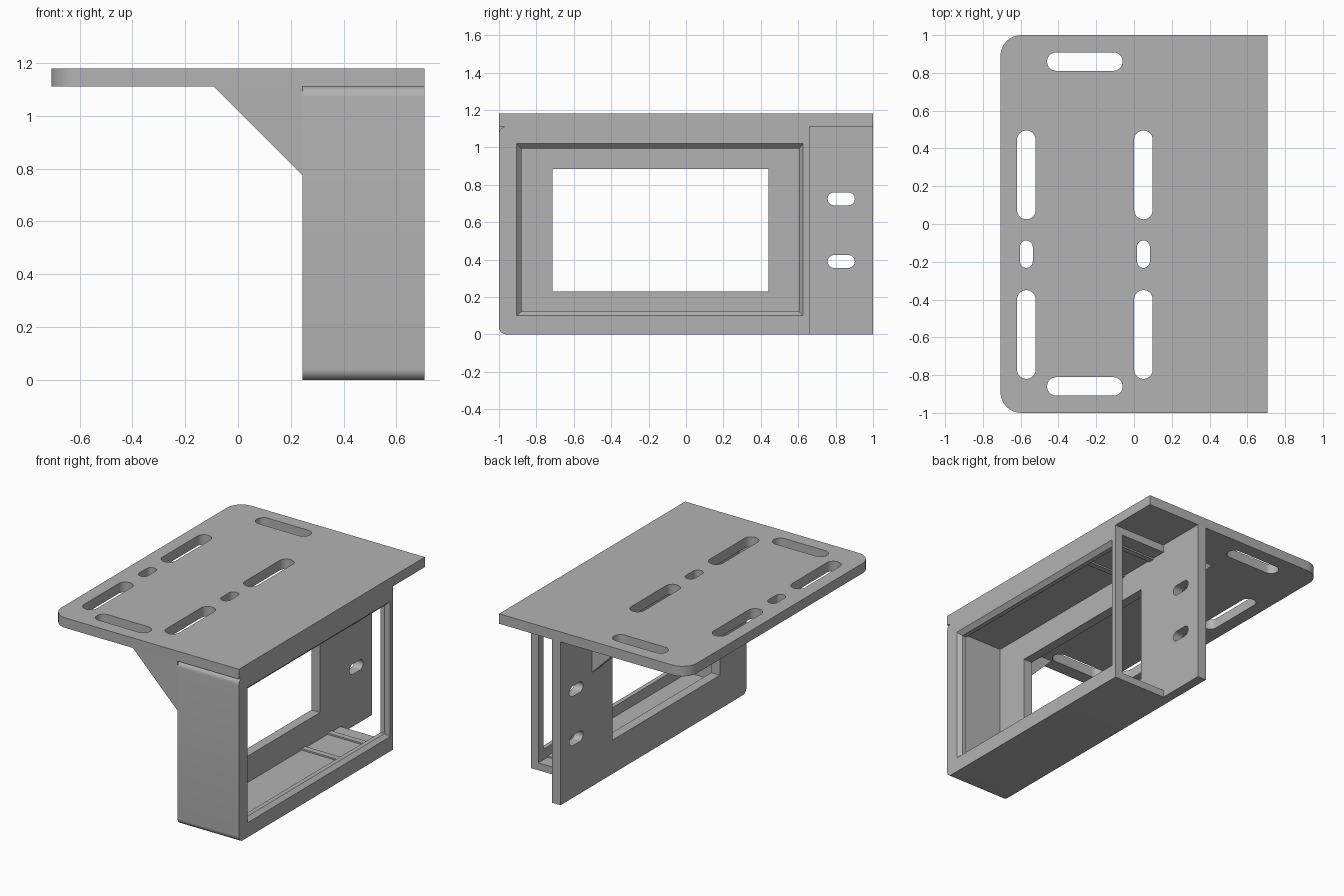
import bpy, bmesh
from math import sin, cos, pi, radians
from mathutils import Vector

cube = bpy.data.objects.get("Cube")
if cube:
    bpy.data.objects.remove(cube, do_unlink=True)

GREY = (0.45, 0.45, 0.45, 1)
mat = bpy.data.materials.new("grey_plastic")
mat.use_nodes = True
mat.diffuse_color = GREY
mat.node_tree.nodes["Principled BSDF"].inputs["Base Color"].default_value = GREY


def rounded(a0, a1, b0, b1, radii=(0, 0, 0, 0), steps=8):
    """Rectangle outline; radii run counter-clockwise from the low corner."""
    pts = []
    corners = ((a0, b0, 1, 1), (a1, b0, -1, 1), (a1, b1, -1, -1), (a0, b1, 1, -1))
    for i, (a, b, sa, sb) in enumerate(corners):
        r = radii[i]
        if not r:
            pts.append((a, b))
            continue
        for k in range(steps + 1):
            t = pi + i * pi / 2 + k * pi / 2 / steps
            pts.append((a + sa * r + r * cos(t), b + sb * r + r * sin(t)))
    return pts


def slot(a, b, length, width):
    """Outline with round ends; the length runs along the first axis."""
    r = min(length, width) * 0.499
    return rounded(a - length / 2, a + length / 2, b - width / 2, b + width / 2, (r,) * 4)


def loft(name, axis, lo, hi, outline, end=None):
    """Solid between an outline at lo and an outline at hi along an axis."""
    place = {"x": lambda a, b, h: (h, a, b),
             "y": lambda a, b, h: (a, h, b),
             "z": lambda a, b, h: (a, b, h)}[axis]
    bm = bmesh.new()
    low = [bm.verts.new(place(a, b, lo)) for a, b in outline]
    top = [bm.verts.new(place(a, b, hi)) for a, b in (end or outline)]
    bm.faces.new(low[::-1])
    bm.faces.new(top)
    n = len(low)
    for i in range(n):
        j = (i + 1) % n
        bm.faces.new((low[i], low[j], top[j], top[i]))
    bmesh.ops.recalc_face_normals(bm, faces=bm.faces)
    mesh = bpy.data.meshes.new(name)
    bm.to_mesh(mesh)
    bm.free()
    mesh.materials.append(mat)
    ob = bpy.data.objects.new(name, mesh)
    bpy.context.scene.collection.objects.link(ob)
    return ob


def cut(body, cutters):
    """Subtract each cutter from the body, then discard it."""
    for c in cutters:
        c.hide_render = True
        mod = body.modifiers.new("cut", "BOOLEAN")
        mod.operation = "DIFFERENCE"
        mod.solver = "EXACT"
        mod.object = c
        bpy.context.view_layer.objects.active = body
        bpy.ops.object.modifier_apply(modifier=mod.name)
        bpy.data.objects.remove(c, do_unlink=True)


HALF, BACK, INNER, SIDE = 0.707, 0.245, 0.31, 0.66
UNDER, TOP = 1.112, 1.18
parts = []

# Top plate with mounting slots
plate = loft("top_plate", "z", UNDER, TOP, rounded(-HALF, HALF, -1, 1, (0.11, 0, 0, 0.11)))
outlines = [slot(-0.26, s * 0.86, 0.4, 0.098) for s in (-1, 1)]
for x in (-0.57, 0.05):
    outlines += [slot(x, y, 0.098, 0.47) for y in (-0.585, 0.26)]
    outlines.append(slot(x, -0.16, 0.068, 0.145))
cut(plate, [loft("slot_cutter", "z", 1, 1.3, o) for o in outlines])
parts.append(plate)

# Housing: open on its left front face and on its back end
housing = loft("housing", "x", BACK, HALF, rounded(-1, SIDE, 0, UNDER, (0.04, 0, 0, 0.04)))
cut(housing, [
    loft("cavity_cutter", "x", INNER, 0.65, rounded(-0.95, 0.8, 0.05, 1.06)),
    loft("bore_cutter", "x", 0.6, 0.69, rounded(-0.88, 0.605, 0.122, 0.993)),
    loft("bevel_cutter", "x", 0.68, 0.734, rounded(-0.88, 0.605, 0.122, 0.993),
         rounded(-0.93, 0.645, 0.078, 1.047)),
    loft("window_cutter", "x", 0.1, 0.5, rounded(-0.715, 0.44, 0.23, 0.885)),
])
parts.append(housing)

# Slim ribs across the floor and the ceiling of the housing
for y in (0.26, 0.54):
    for label, z in (("floor", 0.05), ("ceiling", 1.05)):
        parts.append(loft(label + "_rib", "x", INNER, 0.65,
                          rounded(y - 0.02, y + 0.02, z, z + 0.01)))

# Mounting flange continuing the back wall
flange = loft("mounting_flange", "x", BACK, INNER, rounded(SIDE, 1, 0, UNDER))
cut(flange, [loft("slot_cutter", "x", 0.1, 0.5, slot(0.83, z, 0.145, 0.07))
             for z in (0.39, 0.725)])
parts.append(flange)

# Triangular gussets under the plate
for label, y in (("front", -1), ("back", SIDE - 0.08)):
    parts.append(loft(label + "_gusset", "y", y, y + 0.08,
                      [(-0.092, UNDER), (BACK, 0.775), (BACK, UNDER)]))

# Smooth the rounded corners, keep the edges sharp
bpy.ops.object.select_all(action="DESELECT")
for ob in parts:
    ob.select_set(True)
bpy.context.view_layer.objects.active = plate
bpy.ops.object.shade_smooth_by_angle(angle=radians(30))
